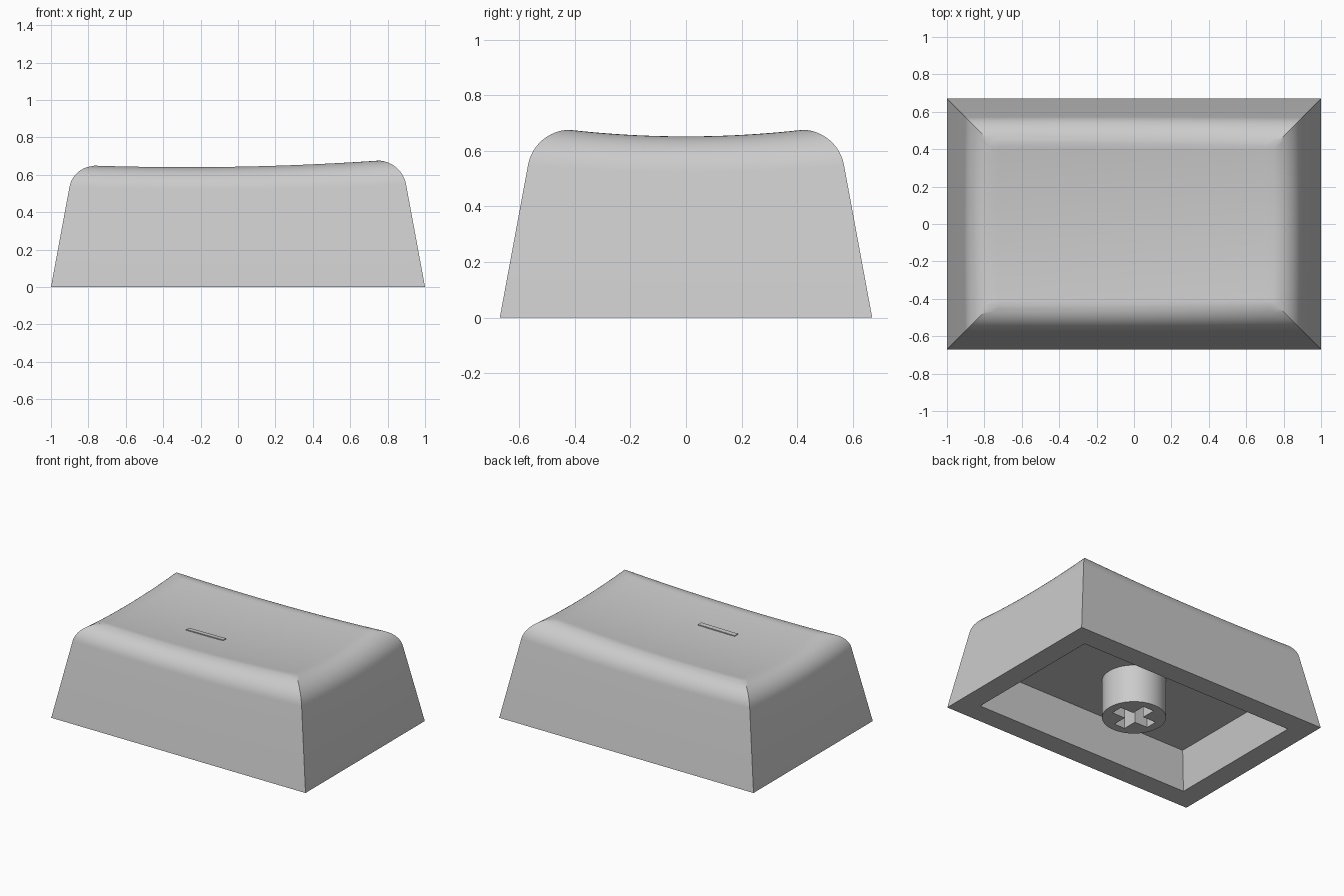
import bpy, bmesh, math

cube = bpy.data.objects.get("Cube")
if cube:
    bpy.data.objects.remove(cube, do_unlink=True)

HALF_X, HALF_Y = 1.0, 0.67      # footprint
SLOPE = 0.185                   # wall lean
N = 32                          # segments per side
ARC = 12                        # steps in the rounded shoulder
CEILING = 0.27                  # cavity depth

grey = bpy.data.materials.new("light_grey_plastic")
grey.use_nodes = True
colour = (0.6, 0.6, 0.6, 1)
grey.diffuse_color = colour
grey.node_tree.nodes["Principled BSDF"].inputs["Base Color"].default_value = colour


def make_object(name, bm):
    bmesh.ops.remove_doubles(bm, verts=bm.verts, dist=1e-5)
    bmesh.ops.recalc_face_normals(bm, faces=bm.faces)
    mesh = bpy.data.meshes.new(name)
    bm.to_mesh(mesh)
    bm.free()
    mesh.materials.append(grey)
    obj = bpy.data.objects.new(name, mesh)
    bpy.context.collection.objects.link(obj)
    return obj


def smooth(obj):
    bpy.ops.object.select_all(action="DESELECT")
    obj.select_set(True)
    bpy.context.view_layer.objects.active = obj
    bpy.ops.object.shade_smooth_by_angle(angle=math.radians(30))


def dish(x, y):
    """Height of the scooped top."""
    return 0.641 + 0.02 * x + 0.034 * x * x - 0.023 * (1 - (y / 0.41) ** 2)


def inset_point(u, v, d, z):
    return (u * (HALF_X - d), v * (HALF_Y - d), z)


def shoulder(u, v, theta):
    """Point on the rounded shoulder; theta 0 is the rim of the dish."""
    r = 0.145 + 0.01 * u
    top = dish(u * 0.75, v * 0.42)
    centre = SLOPE * (top - r) + r * math.hypot(1, SLOPE)
    if theta == 0:
        x, y, _ = inset_point(u, v, centre, 0)
        return (x, y, dish(x, y))
    return inset_point(u, v, centre - r * math.sin(theta), top - r * (1 - math.cos(theta)))


# Cap shell: cavity, rim, walls and shoulder as rings, then the dished top
steps = [-1 + 2 * i / N for i in range(N)]
perimeter = ([(s, -1) for s in steps] + [(1, s) for s in steps]
             + [(-s, 1) for s in steps] + [(-1, -s) for s in steps])
wall_angle = math.pi / 2 - math.atan(SLOPE)
bm = bmesh.new()
rings = [[inset_point(u, v, d, z) for u, v in perimeter]
         for d, z in ((0.19, CEILING), (0.15, 0), (0, 0))]
for k in range(ARC, -1, -1):
    rings.append([shoulder(u, v, wall_angle * k / ARC) for u, v in perimeter])
loops = [[bm.verts.new(p) for p in ring] for ring in rings]
for low, high in zip(loops, loops[1:]):
    for i in range(len(low)):
        j = (i + 1) % len(low)
        bm.faces.new((low[i], low[j], high[j], high[i]))
bm.faces.new(loops[0])
ticks = steps + [1]
grid = [[bm.verts.new(shoulder(u, v, 0)) for u in ticks] for v in ticks]
for j in range(N):
    for i in range(N):
        bm.faces.new((grid[j][i], grid[j][i + 1], grid[j + 1][i + 1], grid[j + 1][i]))
smooth(make_object("cap_shell", bm))

# Raised locating bar that follows the dish
bm = bmesh.new()
bmesh.ops.create_cube(bm, size=1)
for vert in bm.verts:
    x, y = -0.147 + vert.co.x * 0.29, -0.148 + vert.co.y * 0.034
    vert.co = (x, y, dish(x, y) + (0.006 if vert.co.z > 0 else -0.003))
make_object("locating_bar", bm)

# Stem under the cap
bm = bmesh.new()
bmesh.ops.create_cone(bm, cap_ends=True, segments=64, radius1=0.205, radius2=0.205, depth=CEILING + 0.01)
bmesh.ops.translate(bm, verts=bm.verts, vec=(0, 0, (CEILING + 0.01) / 2))
stem = make_object("stem", bm)

# Cross-shaped socket cut into the stem
bm = bmesh.new()
a, b = 0.145, 0.042
quarter = [(a, -b), (a, b), (b, b)]
outline = []
for q in range(4):
    c, s = round(math.cos(q * math.pi / 2)), round(math.sin(q * math.pi / 2))
    outline += [(x * c - y * s, x * s + y * c) for x, y in quarter]
face = bm.faces.new([bm.verts.new((x, y, -0.05)) for x, y in outline])
ext = bmesh.ops.extrude_face_region(bm, geom=[face])
bmesh.ops.translate(bm, vec=(0, 0, 0.28),
                    verts=[e for e in ext["geom"] if isinstance(e, bmesh.types.BMVert)])
cutter = make_object("socket_cutter", bm)
cutter.hide_render = True
cutter.hide_viewport = True
cut = stem.modifiers.new("socket", "BOOLEAN")
cut.operation = "DIFFERENCE"
cut.solver = "EXACT"
cut.object = cutter
smooth(stem)
